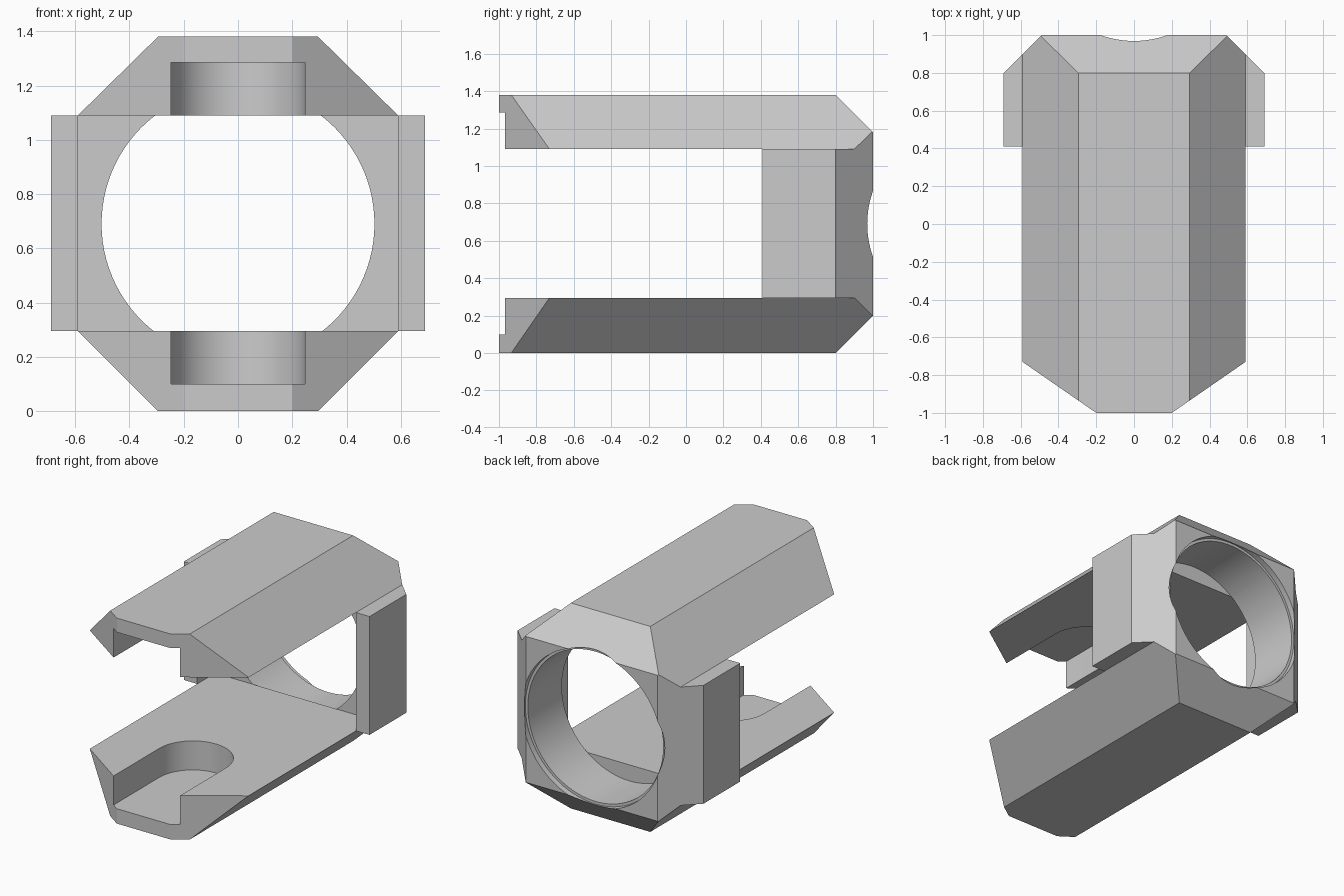
import bpy, bmesh
from math import cos, sin, pi, radians
from mathutils import Vector

cube = bpy.data.objects.get("Cube")
if cube:
    bpy.data.objects.remove(cube, do_unlink=True)

MID = 0.69            # height of the bore axis
GAP = (0.295, 1.09)   # inner faces of the lower and upper arm


def prism(name, pts, place, lo, hi):
    """Extrude a 2D outline from lo to hi; place(a, b, t) gives the 3D point."""
    bm = bmesh.new()
    ends = [[bm.verts.new(place(a, b, t)) for a, b in pts] for t in (lo, hi)]
    bm.faces.new(ends[0])
    bm.faces.new(ends[1][::-1])
    for i in range(len(pts)):
        j = (i + 1) % len(pts)
        bm.faces.new((ends[0][j], ends[0][i], ends[1][i], ends[1][j]))
    bmesh.ops.recalc_face_normals(bm, faces=bm.faces[:])
    mesh = bpy.data.meshes.new(name)
    bm.to_mesh(mesh)
    bm.free()
    obj = bpy.data.objects.new(name, mesh)
    bpy.context.collection.objects.link(obj)
    return obj


def along_y(a, b, t):
    return (a, t, b)


def along_z(a, b, t):
    return (a, b, t)


def mirrored(half):
    return half + [(-a, b) for a, b in reversed(half)]


def circle(r, z, n=96):
    return [(r * cos(2 * pi * i / n), z + r * sin(2 * pi * i / n)) for i in range(n)]


# Outer body: one cross-section with side wings, run front to back
section = mirrored([(0.295, 0), (0.59, GAP[0]), (0.69, GAP[0]),
                    (0.69, GAP[1]), (0.59, GAP[1]), (0.295, 1.38)])
body = prism("clevis_body", section, along_y, -1, 1)

# Bevels at the back end and the tapered front corners
bm = bmesh.new()
bm.from_mesh(body.data)
planes = [((0, 0.8, 1.38), (0, 1, 1)), ((0, 0.8, 0), (0, 1, -1))]
for s in (-1, 1):
    planes += [((s * 0.69, 0.8, 0), (s, 1, 0)),
               ((s * 0.2, -1, 0), (s * 0.27, -0.39, 0))]
for co, no in planes:
    cut = bmesh.ops.bisect_plane(bm, geom=bm.verts[:] + bm.edges[:] + bm.faces[:],
                                 dist=1e-5, plane_co=co,
                                 plane_no=Vector(no).normalized(), clear_outer=True)
    edges = [e for e in bm.edges if e.is_boundary]
    bmesh.ops.holes_fill(bm, edges=edges, sides=0)
bmesh.ops.recalc_face_normals(bm, faces=bm.faces[:])
bm.to_mesh(body.data)
bm.free()

# Channel between the arms, leaving side wings and the back plate
channel = prism("channel_cutter",
                mirrored([(1, -1.5), (1, 0.41), (0.59, 0.41), (0.59, 0.6)]),
                along_z, *GAP)
# Round-ended slots in both arms
r, yc, n = 0.247, -0.48, 32
arc = [(r * cos(pi * i / n), yc + r * sin(pi * i / n)) for i in range(n + 1)]
slot = prism("slot_cutter", [(r, -1.5)] + arc + [(-r, -1.5)], along_z, 0.1, 1.285)
# Bore through the back plate with a shallow wider rim
bore = prism("bore_cutter", circle(0.503, MID), along_y, 0.6, 1.2)
rim = prism("rim_cutter", circle(0.521, MID), along_y, 0.96, 1.2)

bpy.context.view_layer.objects.active = body
for cutter in (channel, slot, bore, rim):
    cutter.hide_render = True
    mod = body.modifiers.new(cutter.name, "BOOLEAN")
    mod.operation = "DIFFERENCE"
    mod.solver = "EXACT"
    mod.object = cutter
    bpy.ops.object.modifier_apply(modifier=mod.name)
    bpy.data.objects.remove(cutter, do_unlink=True)

# Single grey finish
grey = bpy.data.materials.new("plain_grey")
grey.use_nodes = True
color = (0.6, 0.6, 0.6, 1)
grey.diffuse_color = color
grey.node_tree.nodes["Principled BSDF"].inputs["Base Color"].default_value = color
body.data.materials.clear()
body.data.materials.append(grey)

bpy.ops.object.select_all(action="DESELECT")
body.select_set(True)
bpy.ops.object.shade_smooth_by_angle(angle=radians(25))
